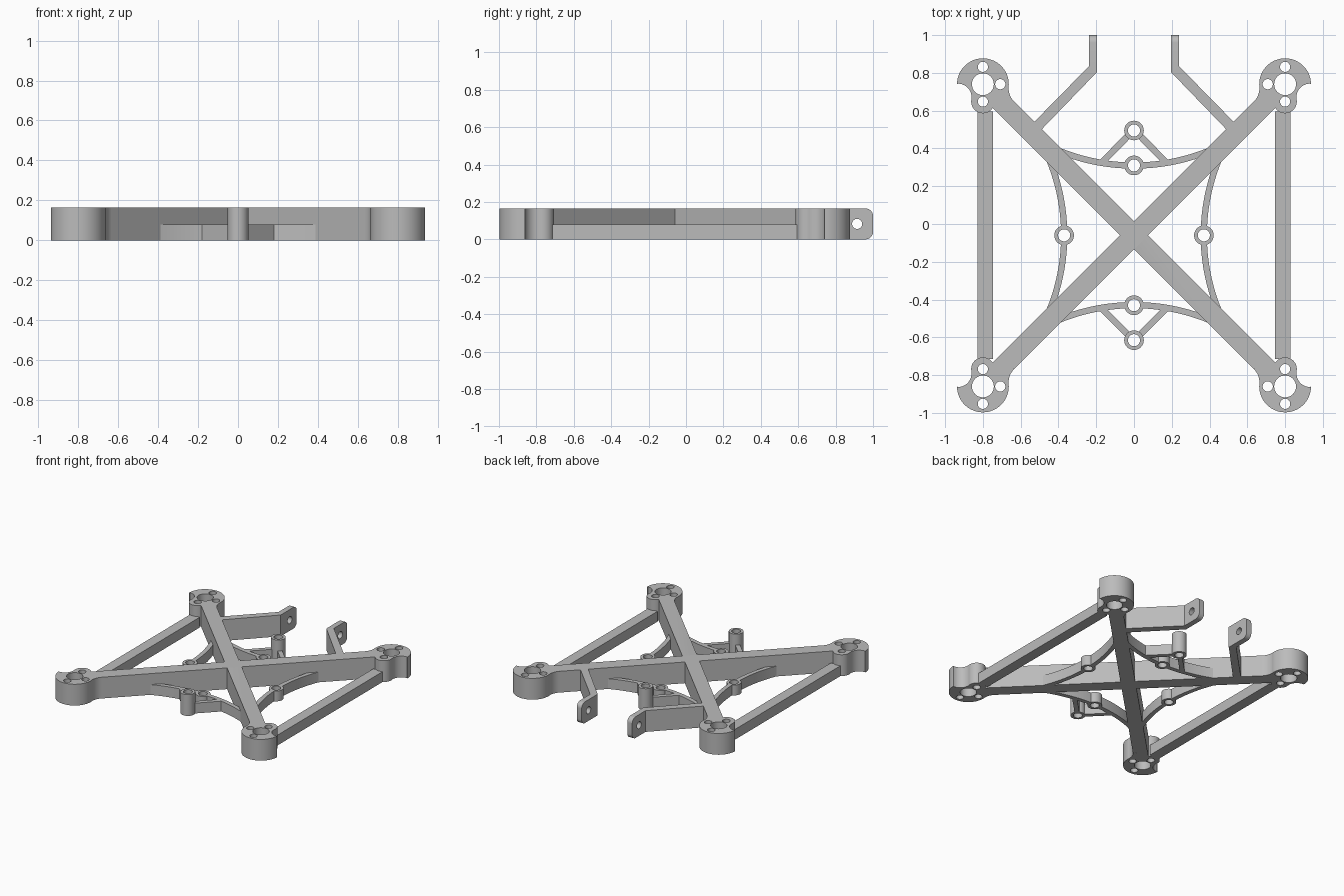
import bpy, bmesh, math
from mathutils import Matrix, Vector

cube = bpy.data.objects.get("Cube")
if cube:
    bpy.data.objects.remove(cube, do_unlink=True)

FULL, HALF = 0.165, 0.08      # tall and low part heights
CY = -0.06                    # y of the frame centre
MOUNT = 0.8                   # mount offset from the frame centre
ARM = 0.052                   # half width of an arm

gray = bpy.data.materials.new("plain gray")
gray.use_nodes = True
gray.diffuse_color = (0.5, 0.5, 0.5, 1)
gray.node_tree.nodes["Principled BSDF"].inputs["Base Color"].default_value = (0.5, 0.5, 0.5, 1)


def arc(cx, cy, r, start, end, n=24):
    """Points along an arc, angles in degrees."""
    steps = [math.radians(start + (end - start) * i / n) for i in range(n + 1)]
    return [(cx + r * math.cos(a), cy + r * math.sin(a)) for a in steps]


def circle(cx, cy, r):
    return arc(cx, cy, r, 0, 360, 32)[:-1]


def plate(name, loops, height, matrix=Matrix()):
    """Extrude an outline, with hole loops, up from z = 0."""
    curve = bpy.data.curves.new(name, 'CURVE')
    curve.dimensions = '2D'
    curve.fill_mode = 'BOTH'
    curve.extrude = height / 2
    for loop in loops:
        spline = curve.splines.new('POLY')
        spline.points.add(len(loop) - 1)
        for point, (x, y) in zip(spline.points, loop):
            point.co = (x, y, 0, 1)
        spline.use_cyclic_u = True
    temp = bpy.data.objects.new(name, curve)
    bpy.context.collection.objects.link(temp)
    mesh = bpy.data.meshes.new_from_object(
        temp.evaluated_get(bpy.context.evaluated_depsgraph_get()))
    bpy.data.objects.remove(temp, do_unlink=True)
    bm = bmesh.new()
    bm.from_mesh(mesh)
    bm.transform(matrix @ Matrix.Translation((0, 0, height / 2)))
    bmesh.ops.remove_doubles(bm, verts=bm.verts, dist=1e-5)
    bmesh.ops.recalc_face_normals(bm, faces=bm.faces)
    bm.to_mesh(mesh)
    bm.free()
    mesh.shade_smooth()
    mesh.set_sharp_from_angle(angle=math.radians(30))
    mesh.materials.clear()
    mesh.materials.append(gray)
    obj = bpy.data.objects.new(name, mesh)
    bpy.context.collection.objects.link(obj)
    return obj


def strip(a, b, width):
    """Straight bar outline between two points."""
    a, b = Vector(a), Vector(b)
    side = (b - a).normalized().orthogonal() * width / 2
    return [tuple(p) for p in (a + side, b + side, b - side, a - side)]


def flip(loop, sx, sy=1):
    return [(x * sx, y * sy) for x, y in loop]


centre = Matrix.Translation((0, CY, 0))

# Crossed arms, one outline
reach, d = MOUNT * math.sqrt(2) - 0.182, ARM
quarter = [(d, d), (d, reach), (-d, reach)]
cross = []
for k in range(4):
    turn = Matrix.Rotation(k * math.pi / 2, 2)
    cross += [tuple(turn @ Vector(p)) for p in quarter]
plate("crossed_arms", [cross], FULL, centre @ Matrix.Rotation(math.pi / 4, 4, 'Z'))

# Motor mounts: round head, fillet, arm stub, small lobe, outer notch
head = (arc(0, 0, 0.137, 0, 185, 40) + arc(-0.236, -0.021, 0.1, 5, -45, 10)
        + [(-0.092, -0.166)] + arc(0, -0.092, 0.062, 213, 370)
        + arc(0.132, -0.069, 0.072, 188, 90, 14))
holes = [circle(0, 0, 0.058), circle(0, 0.092, 0.027),
         circle(0, -0.092, 0.027), circle(-0.092, 0, 0.027)]
for sx, side in ((1, "left"), (-1, "right")):
    for sy, end in ((1, "back"), (-1, "front")):
        plate(f"{end}_{side}_motor_mount", [flip(p, sx, sy) for p in [head] + holes],
              FULL, centre @ Matrix.Translation((sx * MOUNT, sy * MOUNT, 0)))

    # Low side beam
    plate(f"{side}_side_beam", [strip((sx * 0.787, -0.655), (sx * 0.787, 0.655), 0.082)],
          HALF, centre)

    # Rear bracket: slanted strut and upright tab with a hole
    strut = [(0.55, 0.518), (0.238, 0.836), (0.196, 0.804), (0.508, 0.481)]
    plate(f"{side}_bracket_strut", [flip(strut, sx)], FULL)
    tab = ([(0.803, 0), (0.96, 0)] + arc(0.96, 0.04, 0.04, -90, 0, 8)
           + arc(0.96, FULL - 0.04, 0.04, 0, 90, 8) + [(0.803, FULL)])
    upright = Matrix(((0, 0, 1, sx * 0.217 - 0.021), (1, 0, 0, 0), (0, 1, 0, 0), (0, 0, 0, 1)))
    plate(f"{side}_bracket_tab", [tab, circle(0.915, FULL / 2, 0.027)], 0.042, upright)

# Curved ribs between the arms, each with a screw boss in the middle
for k, end in enumerate(("back", "right", "front", "left")):
    place = centre @ Matrix.Rotation(k * math.pi / 2, 4, 'Z')
    rib = arc(0, 1.42, 1.034, -87.5, -65.2, 16) + arc(0, 1.42, 1.067, -65.6, -87.5, 16)
    for sx in (1, -1):
        plate(f"{end}_curved_rib", [flip(rib, sx)], HALF, place)
    plate(f"{end}_boss", [circle(0, 0.37, 0.052), circle(0, 0.37, 0.032)], HALF, place)

    # Tall post on a pair of low struts, front and back only
    if end in ("back", "front"):
        plate(f"{end}_tall_post", [circle(0, 0.555, 0.052), circle(0, 0.555, 0.032)],
              FULL, place)
        for sx in (1, -1):
            plate(f"{end}_post_strut", [strip((sx * 0.028, 0.53), (sx * 0.172, 0.385), 0.034)],
                  HALF, place)
